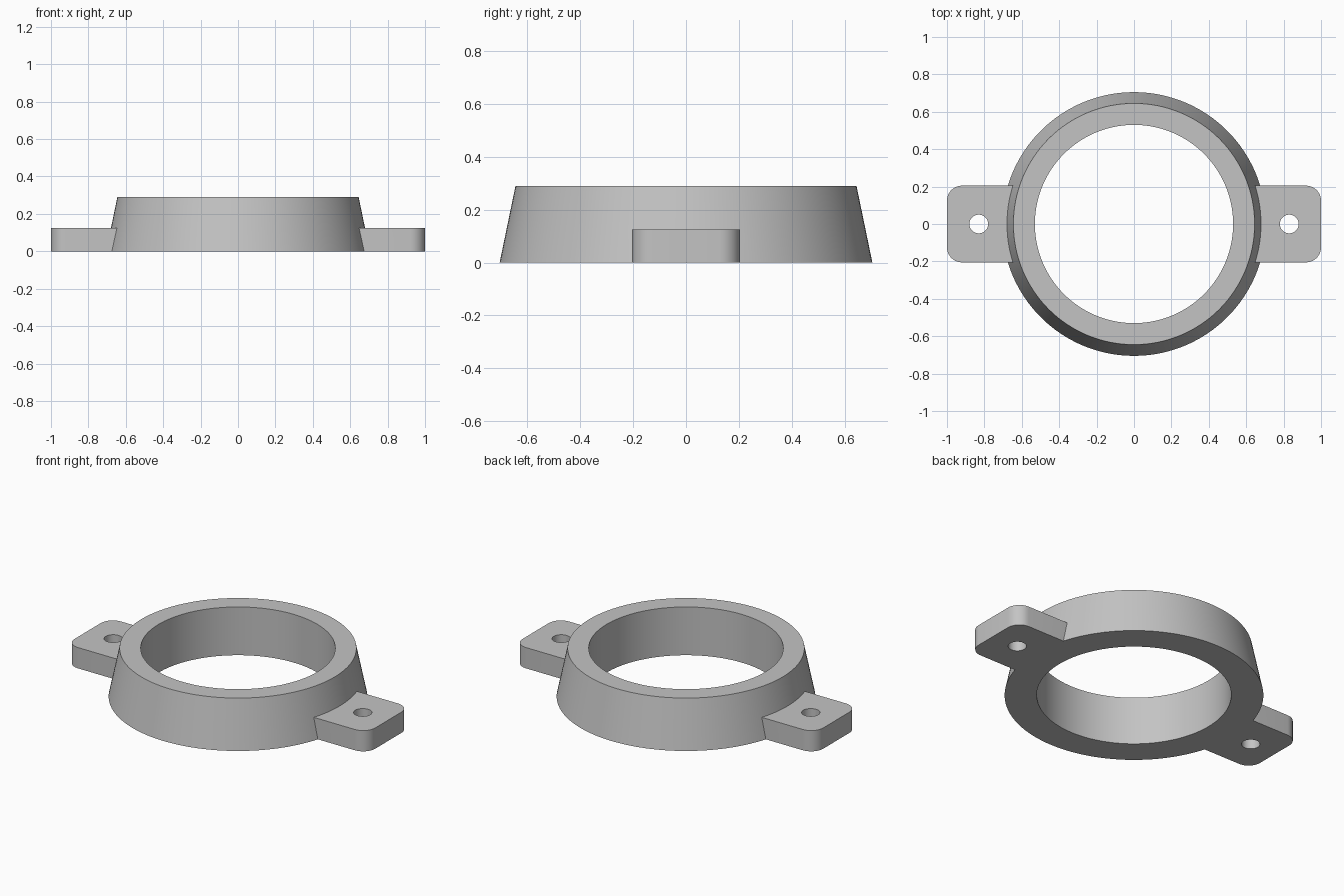
import bpy
import math

if "Cube" in bpy.data.objects:
    bpy.data.objects.remove(bpy.data.objects["Cube"], do_unlink=True)

HEIGHT, BASE_R, TOP_R, BORE_R = 0.29, 0.705, 0.645, 0.53
TAB_HALF, TAB_HEIGHT, CORNER = 0.205, 0.125, 0.08
HOLE_X, HOLE_R = 0.83, 0.05

grey = bpy.data.materials.new("light_grey")
grey.use_nodes = True
grey.diffuse_color = (0.55, 0.55, 0.55, 1)
grey.node_tree.nodes["Principled BSDF"].inputs["Base Color"].default_value = (0.55, 0.55, 0.55, 1)


def prism(name, outline, z0, z1, top_scale=1.0):
    """Closed solid from an outline, with an optionally scaled top."""
    n = len(outline)
    verts = [(x, y, z0) for x, y in outline]
    verts += [(x * top_scale, y * top_scale, z1) for x, y in outline]
    faces = [tuple(reversed(range(n))), tuple(range(n, 2 * n))]
    faces += [(i, (i + 1) % n, (i + 1) % n + n, i + n) for i in range(n)]
    mesh = bpy.data.meshes.new(name)
    mesh.from_pydata(verts, [], faces)
    mesh.materials.append(grey)
    obj = bpy.data.objects.new(name, mesh)
    bpy.context.collection.objects.link(obj)
    return obj


def circle(radius, count, cx=0.0):
    angles = [math.tau * i / count for i in range(count)]
    return [(cx + radius * math.cos(a), radius * math.sin(a)) for a in angles]


def rounded_bar(half_x, half_y, radius, steps=10):
    points = []
    for quarter, (sx, sy) in enumerate([(1, 1), (-1, 1), (-1, -1), (1, -1)]):
        for i in range(steps + 1):
            a = math.pi / 2 * (quarter + i / steps)
            points.append((sx * (half_x - radius) + radius * math.cos(a),
                           sy * (half_y - radius) + radius * math.sin(a)))
    return points


def combine(target, other, operation):
    mod = target.modifiers.new(operation.lower(), "BOOLEAN")
    mod.operation, mod.object, mod.solver = operation, other, "EXACT"
    bpy.context.view_layer.objects.active = target
    bpy.ops.object.modifier_apply(modifier=mod.name)
    bpy.data.objects.remove(other, do_unlink=True)


# Tapered ring body with a mounting tab on each side
ring = prism("mounting_ring", circle(BASE_R, 128), 0, HEIGHT, TOP_R / BASE_R)
combine(ring, prism("tab_bar", rounded_bar(1, TAB_HALF, CORNER), 0, TAB_HEIGHT), "UNION")

# Central bore and screw holes
combine(ring, prism("bore_cutter", circle(BORE_R, 128), -0.1, HEIGHT + 0.1), "DIFFERENCE")
for side in (-1, 1):
    combine(ring, prism("hole_cutter", circle(HOLE_R, 40, side * HOLE_X), -0.1, HEIGHT + 0.1), "DIFFERENCE")

# Smooth curved walls, crisp rims
bpy.ops.object.select_all(action="DESELECT")
ring.select_set(True)
bpy.context.view_layer.objects.active = ring
bpy.ops.object.shade_smooth_by_angle(angle=math.radians(30))
